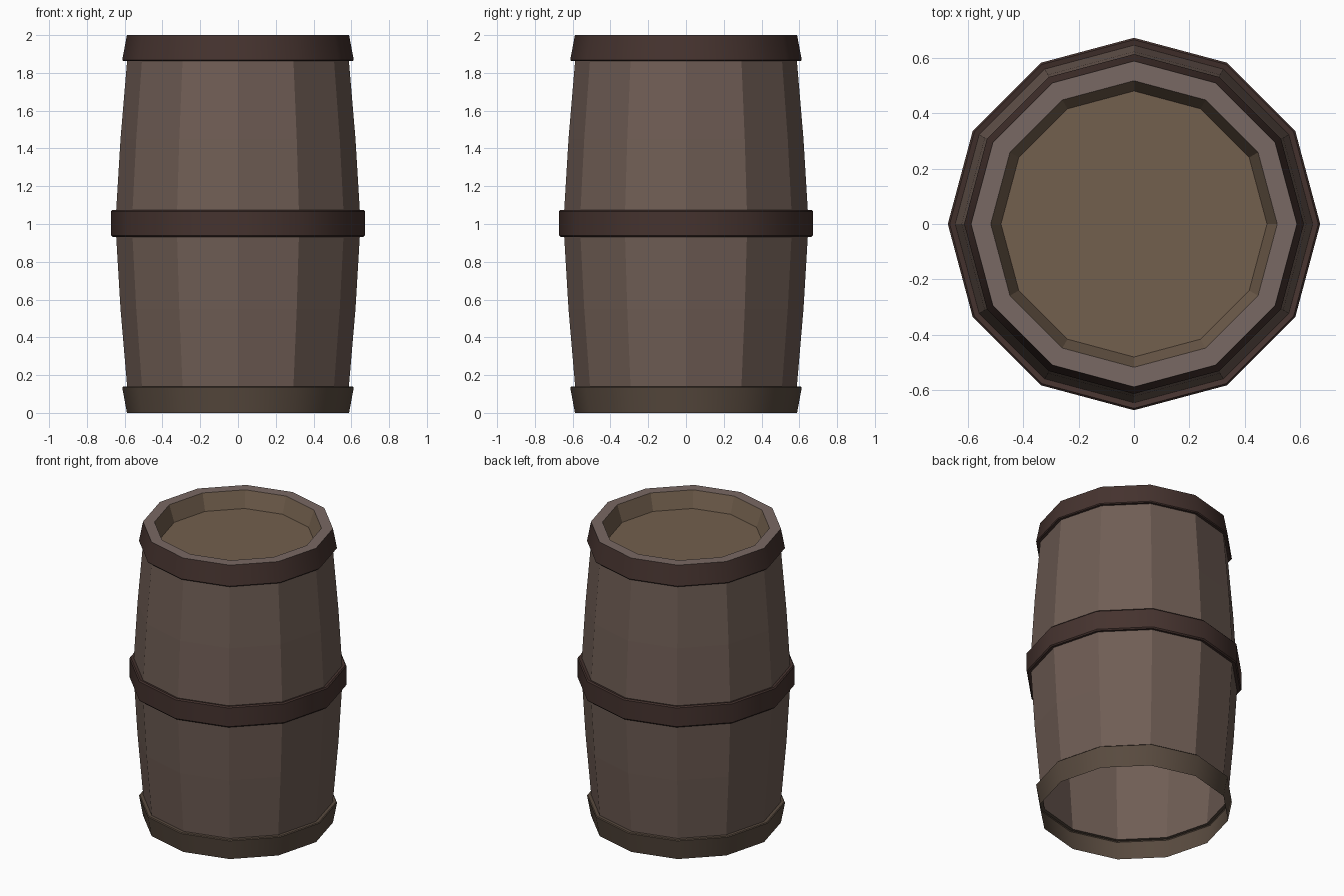
import bpy, bmesh, math

if "Cube" in bpy.data.objects:
    bpy.data.objects.remove(bpy.data.objects["Cube"])

SIDES = 12


def material(name, rgb):
    m = bpy.data.materials.new(name)
    m.diffuse_color = (*rgb, 1)
    m.use_nodes = True
    m.node_tree.nodes["Principled BSDF"].inputs["Base Color"].default_value = m.diffuse_color
    return m


def revolve(name, profile, mat, smooth=False):
    """Spin an (r, z) profile round z; r = 0 closes into a fan. Profile runs upwards on the outside."""
    bm = bmesh.new()
    rings = []
    for r, z in profile:
        if r == 0:
            rings.append([bm.verts.new((0, 0, z))] * SIDES)
        else:
            rings.append([bm.verts.new((r * math.cos(math.tau * i / SIDES),
                                        r * math.sin(math.tau * i / SIDES), z))
                          for i in range(SIDES)])
    for a, b in zip(rings, rings[1:]):
        for i in range(SIDES):
            j = (i + 1) % SIDES
            corners = list(dict.fromkeys((a[i], a[j], b[j], b[i])))
            bm.faces.new(corners)
    mesh = bpy.data.meshes.new(name)
    bm.to_mesh(mesh)
    bm.free()
    mesh.materials.append(mat)
    obj = bpy.data.objects.new(name, mesh)
    bpy.context.collection.objects.link(obj)
    if smooth:
        bpy.ops.object.select_all(action='DESELECT')
        obj.select_set(True)
        bpy.context.view_layer.objects.active = obj
        bpy.ops.object.shade_smooth_by_angle(angle=math.radians(35))
    return obj


stave_wood = material("stave_wood", (0.16, 0.11, 0.09))
rim_wood = material("rim_wood", (0.19, 0.14, 0.125))
lid_wood = material("lid_wood", (0.17, 0.115, 0.075))
hoop_dark = material("hoop_dark", (0.06, 0.033, 0.028))
hoop_worn = material("hoop_worn", (0.10, 0.07, 0.05))

# Bulging staves, split by the middle hoop
revolve("lower_staves", [(0.587, 0.14), (0.622, 0.55), (0.645, 0.935)], stave_wood)
revolve("upper_staves", [(0.645, 1.07), (0.622, 1.45), (0.587, 1.865)], stave_wood)

# Hoops: open shells with ledges back to the staves
revolve("bottom_hoop", [(0.588, 0), (0.613, 0.135), (0.608, 0.14), (0.587, 0.14)], hoop_worn, True)
revolve("middle_hoop", [(0.645, 0.935), (0.665, 0.932), (0.672, 0.94),
                        (0.672, 1.067), (0.665, 1.075), (0.645, 1.07)], hoop_dark, True)
revolve("top_hoop", [(0.587, 1.865), (0.608, 1.862), (0.613, 1.868), (0.588, 2.0)], hoop_dark, True)

# Top rim, sloping inner wall and recessed lid
revolve("top_rim", [(0.588, 2.0), (0.517, 2.0)], rim_wood)
revolve("inner_wall", [(0.517, 2.0), (0.48, 1.89)], lid_wood)
revolve("lid", [(0.48, 1.89), (0, 1.89)], lid_wood)
